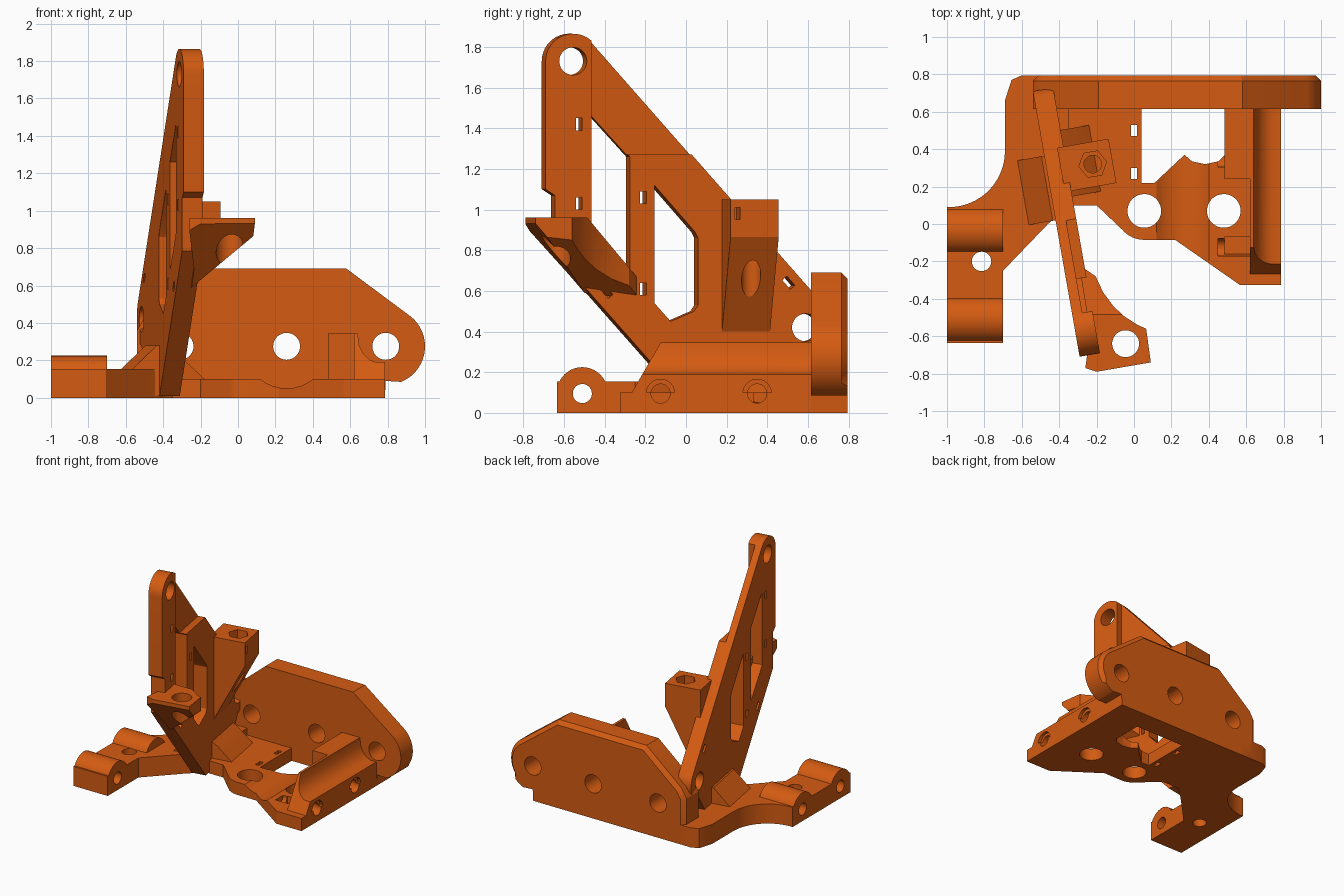
import bpy, bmesh, math
from mathutils import Matrix, Vector

if "Cube" in bpy.data.objects:
    bpy.data.objects.remove(bpy.data.objects["Cube"])

orange = bpy.data.materials.new("orange_plastic")
orange.diffuse_color = (0.66, 0.105, 0.006, 1)
orange.use_nodes = True
orange.node_tree.nodes["Principled BSDF"].inputs["Base Color"].default_value = orange.diffuse_color


def arc(cx, cy, r, a0, a1, n=16):
    return [(cx + r * math.cos(math.radians(a0 + (a1 - a0) * i / n)),
             cy + r * math.sin(math.radians(a0 + (a1 - a0) * i / n))) for i in range(n + 1)]


def circle(cx, cy, r):
    return arc(cx, cy, r, 0, 350, 35)


def rect(cx, cy, w, h, ang=0):
    c, s = math.cos(math.radians(ang)), math.sin(math.radians(ang))
    return [(cx + a * c - b * s, cy + a * s + b * c)
            for a, b in ((-w/2, -h/2), (w/2, -h/2), (w/2, h/2), (-w/2, h/2))]


def place(axis, p, d):
    return {"x": (d, p[0], p[1]), "y": (p[0], d, p[1]), "z": (p[0], p[1], d)}[axis]


def prism(name, axis, pts, lo, hi, chamfer=0):
    """Extrude a 2D profile along an axis; optionally chamfer the far rim above the floor."""
    bm = bmesh.new()
    a = [bm.verts.new(place(axis, p, lo)) for p in pts]
    b = [bm.verts.new(place(axis, p, hi)) for p in pts]
    bm.faces.new(a)
    bm.faces.new(b[::-1])
    for i in range(len(pts)):
        j = (i + 1) % len(pts)
        bm.faces.new((a[i], a[j], b[j], b[i]))
    bmesh.ops.recalc_face_normals(bm, faces=bm.faces)
    if chamfer:
        rim = [e for e in bm.edges if all(v in b for v in e.verts)
               and max(v.co.z for v in e.verts) > 0.15]
        bmesh.ops.bevel(bm, geom=rim, offset=chamfer, segments=1, affect='EDGES')
    me = bpy.data.meshes.new(name)
    bm.to_mesh(me)
    bm.free()
    me.materials.append(orange)
    ob = bpy.data.objects.new(name, me)
    bpy.context.collection.objects.link(ob)
    return ob


def boolean(ob, op, axis, pts, lo, hi):
    tool = prism("tool", axis, pts, lo, hi)
    m = ob.modifiers.new("bool", 'BOOLEAN')
    m.operation, m.object, m.solver = op, tool, 'EXACT'
    bpy.context.view_layer.objects.active = ob
    bpy.ops.object.modifier_apply(modifier=m.name)
    bpy.data.objects.remove(tool)


def cut(ob, axis, pts, lo=-3, hi=3):
    boolean(ob, 'DIFFERENCE', axis, pts, lo, hi)


def add(ob, axis, pts, lo, hi):
    boolean(ob, 'UNION', axis, pts, lo, hi)


def slice_off(ob, co, no):
    """Remove everything on the side the normal points to."""
    bm = bmesh.new()
    bm.from_mesh(ob.data)
    r = bmesh.ops.bisect_plane(bm, geom=bm.verts[:] + bm.edges[:] + bm.faces[:],
                               plane_co=co, plane_no=no, clear_outer=True)
    edges = [g for g in r["geom_cut"] if isinstance(g, bmesh.types.BMEdge)]
    bmesh.ops.holes_fill(bm, edges=edges)
    bmesh.ops.recalc_face_normals(bm, faces=bm.faces)
    bm.to_mesh(ob.data)
    bm.free()


# Floor plate with rectangular opening, cradle groove and bolt holes
floor = prism("floor_plate", "z",
              [(0.785, 0.7), (0.785, -0.325), (0.565, -0.325), (0.22, -0.085)]
              + arc(0.055, 0.07, 0.155, -90, -140, 6)
              + [(-0.2, 0.1), (-0.5, 0.1), (-0.5, 0.7)], 0, 0.1)
cut(floor, "z", [(0.04, 0.615), (0.04, 0.22), (0.11, 0.22), (0.27, 0.37), (0.31, 0.335),
                 (0.38, 0.32), (0.45, 0.335), (0.485, 0.37), (0.485, 0.615)])
cut(floor, "y", circle(0.26, 0.275, 0.225))
for x in (0.055, 0.48):
    cut(floor, "z", circle(x, 0.07, 0.09))
for y in (0.27, 0.5):
    cut(floor, "z", rect(0, y, 0.03, 0.06))

# Side wall: block, concave trough, sloped front, cross bolt holes
wall = prism("side_wall", "y",
             [(0.62, 0), (0.62, 0.345), (0.64, 0.345), (0.648, 0.28), (0.67, 0.235),
              (0.70, 0.205), (0.735, 0.19), (0.785, 0.19), (0.785, 0)], -0.325, 0.62)
add(wall, "y", [(0.485, 0.01), (0.485, 0.345), (0.63, 0.345), (0.63, 0.01)], 0.24, 0.62)
slice_off(wall, (0, -0.325, 0), Vector((0, -0.345, 0.2)))
for y in (-0.125, 0.35):
    cut(wall, "x", circle(y, 0.095, 0.047))
    cut(wall, "x", circle(y, 0.095, 0.07), 0.76, 0.9)
cut(floor, "x", circle(-0.125, 0.095, 0.047), 0.45, 0.9)
cut(floor, "x", circle(0.35, 0.095, 0.047), 0.45, 0.9)
cut(floor, "z", rect(0.56, -0.115, 0.15, 0.09), 0.04, 0.3)

# Back plate with rounded ear and three holes
back = prism("back_plate", "y",
             [(-0.54, 0), (-0.54, 0.36), (-0.5, 0.43), (-0.19, 0.69), (0.58, 0.69)]
             + arc(0.795, 0.275, 0.205, 50, -68, 20) + [(0.79, 0.09), (0.785, 0)],
             0.615, 0.795, 0.03)
for x in (-0.31, 0.26, 0.79):
    cut(back, "y", circle(x, 0.275, 0.072))

# Left arm with concave outline
arm = prism("left_arm", "z",
            [(-1, -0.635), (-0.7, -0.635), (-0.7, -0.25), (-0.46, 0.0), (-0.35, 0.1),
             (-0.35, 0.795), (-0.6, 0.795), (-0.655, 0.77), (-0.69, 0.66)]
            + arc(-0.99, 0.39, 0.3, 0, -85, 14) + [(-1, 0.09)], 0, 0.155)
# Hinge barrels on the arm
for y in (-0.51, -0.035):
    add(arm, "x", [(y - 0.125, 0.002)] + arc(y, 0.1, 0.125, 180, 0, 20) + [(y + 0.125, 0.002)],
        -1, -0.7)
for y in (-0.51, -0.035):
    cut(arm, "x", circle(y, 0.095, 0.047), -1.2, -0.6)
cut(arm, "z", circle(-0.815, -0.2, 0.052))

# Upright frame, built straight then turned
K = 1 / math.cos(math.radians(10))


def sy(pts):
    return [(y * K, z) for y, z in pts]


outline = ([(-0.655, 1.07), (-0.7, 1.1)] + arc(-0.565, 1.73, 0.135, 180, 41)
           + arc(0.58, 0.42, 0.14, 41, -90) + [(0.45, 0.1), (0.4, 0.01), (0.03, 0.01), (-0.655, 0.785)])
frame = prism("upright_frame", "x", sy(outline), -0.055, 0.055)
# the upper diagonal bar is thinner
cut(frame, "x", sy([(-0.475, 1.9), (-0.475, 1.27), (0.1, 1.27), (0.1, 1.9)]), 0.0, 0.2)
# openings, pivot holes and small slots
cut(frame, "x", sy([(-0.475, 1.47), (-0.285, 1.26), (-0.285, 0.68), (-0.475, 0.89)]))
cut(frame, "x", sy([(-0.165, 1.12), (0.035, 0.89), (0.05, 0.86), (0.05, 0.53), (0.03, 0.5),
                    (-0.085, 0.45), (-0.165, 0.54)]))
for y, z in ((-0.565, 1.73), (0.58, 0.42)):
    cut(frame, "x", sy(circle(y, z, 0.068)))
for y, z, a in ((-0.535, 1.42, 0), (-0.535, 1.03, 0), (-0.22, 1.06, 0), (-0.22, 0.61, 0),
                (-0.4, 0.595, 41), (0.495, 0.64, 41)):
    cut(frame, "x", sy(rect(y, z, 0.03, 0.06, a)))

# Screw tower with tapered underside
tower = prism("screw_tower", "y",
              [(0.02, 1.05), (0.3, 1.05), (0.3, 0.865), (0.05, 0.39), (0.02, 0.39)], 0.17, 0.41)
cut(tower, "z", circle(0.193, 0.291, 0.047))
cut(tower, "z", [(0.193 + 0.075 * math.cos(i * math.pi / 3), 0.291 + 0.075 * math.sin(i * math.pi / 3))
                 for i in range(6)], 0.98, 2)
cut(tower, "x", rect(0.205, 0.98, 0.025, 0.06), 0.2, 0.5)

# Webs joining the upright to the floor on both sides
web_l = prism("left_web", "y",
              [(-0.22, 0.1), (-0.2, 0.155), (-0.07, 0.28), (0.03, 0.28), (0.05, 0.01), (-0.2, 0.01)], 0.03, 0.38)
web_r = prism("right_web", "y",
              [(0.0, 0.02), (0.0, 0.27), (0.1, 0.2), (0.22, 0.09), (0.22, 0.02)], 0.14, 0.5)

turn = Matrix.Translation((-0.36, 0, 0)) @ Matrix.Rotation(math.radians(10), 4, 'Z')
for ob in (frame, tower, web_l, web_r):
    ob.data.transform(turn)

# Front shelf with sloped underside and concave side
shelf = prism("front_shelf", "z",
              [(-0.26, -0.77), (-0.2, -0.79), (0.09, -0.74), (0.065, -0.56), (0.02, -0.54),
               (-0.05, -0.495), (-0.11, -0.44), (-0.165, -0.365), (-0.205, -0.28), (-0.255, -0.245),
               (-0.29, -0.24), (-0.235, -0.58)], 0.2, 0.96)
slice_off(shelf, (-0.2, -0.79, 0.93), Vector((0.2, -1.135, -1)))
slice_off(shelf, (-0.2, -0.5, 0.63), Vector((0.83, 0, -1)))
slice_off(shelf, (0, -0.46, 0.93), Vector((0, 1.2, 1)))
cut(shelf, "z", circle(-0.045, -0.64, 0.072))

# Smooth round surfaces, keep edges crisp
bpy.ops.object.select_all(action='DESELECT')
for ob in bpy.context.collection.objects:
    ob.select_set(True)
    bpy.context.view_layer.objects.active = ob
bpy.ops.object.shade_smooth_by_angle(angle=math.radians(25))
